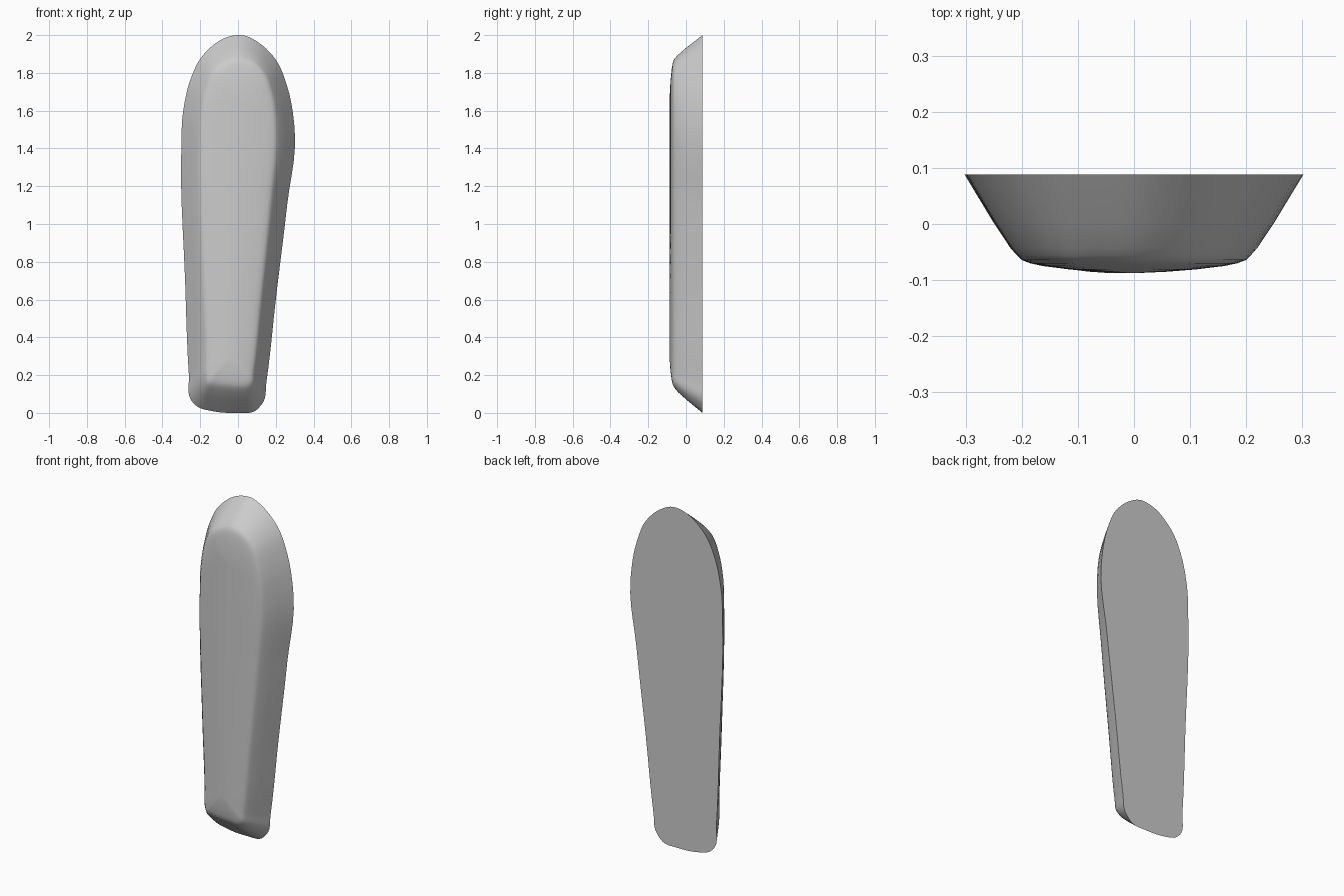
import bpy, bmesh
from mathutils import Vector

cube = bpy.data.objects.get("Cube")
if cube:
    bpy.data.objects.remove(cube, do_unlink=True)

# Outline clockwise from the top: back rim x, z and matching front shoulder x, z
OUTLINE = [Vector(p) for p in (
    (.02, 2, 0, 1.87), (.11, 1.96, .08, 1.85), (.2, 1.87, .14, 1.79),
    (.26, 1.73, .18, 1.68), (.3, 1.5, .2, 1.5), (.26, 1.1, .17, 1.1),
    (.2, .6, .12, .6), (.15, .16, .08, .22), (.135, .06, .07, .16),
    (.09, .01, .04, .14), (0, 0, -.03, .14), (-.14, .01, -.12, .15),
    (-.21, .03, -.16, .16), (-.25, .07, -.17, .2), (-.26, .2, -.17, .3),
    (-.28, .7, -.185, .7), (-.3, 1.4, -.2, 1.4), (-.29, 1.6, -.195, 1.58),
    (-.25, 1.77, -.175, 1.7), (-.18, 1.9, -.13, 1.81), (-.08, 1.98, -.07, 1.85))]
STEPS = 5
BACK_Y = .088


def smooth_loop(points, steps):
    """Closed spline through the points, with tangents weighted by spacing."""
    count = len(points)
    gaps = [(points[(i + 1) % count] - p).length for i, p in enumerate(points)]
    slopes = [(points[(i + 1) % count] - p) / gaps[i] for i, p in enumerate(points)]
    tangents = [(slopes[i - 1] * gaps[i] + slopes[i] * gaps[i - 1])
                / (gaps[i] + gaps[i - 1]) for i in range(count)]
    result = []
    for i, start in enumerate(points):
        end = points[(i + 1) % count]
        leave, arrive = tangents[i] * gaps[i], tangents[(i + 1) % count] * gaps[i]
        for k in range(steps):
            t = k / steps
            blend = t * t * (3 - 2 * t)
            result.append(start * (1 - blend) + end * blend
                          + leave * (t * (1 - t) ** 2) - arrive * (t * t * (1 - t)))
    return result


def spine_point(z):
    """Centre line of the front face, following the taper of the sides."""
    z = min(max(z, .3), 1.65)
    return Vector((-.05 + .05 * min(z / 1.5, 1), z))


loop = smooth_loop(OUTLINE, STEPS)
bm = bmesh.new()
rings = []

# Sloping side wall, from the flat back to the front shoulder
for blend, y in ((0, BACK_Y), (.5, .004), (.8, -.042), (.92, -.056), (1, -.064)):
    ring = []
    for p in loop:
        flat = p.xy.lerp(p.zw, blend)
        ring.append(bm.verts.new((flat.x, y, flat.y)))
    rings.append(ring)

# Softly crowned front face
for blend, y in ((.08, -.07), (.2, -.075), (.45, -.081), (.7, -.085), (.92, -.087)):
    ring = []
    for p in loop:
        flat = p.zw.lerp(spine_point(p.w), blend)
        ring.append(bm.verts.new((flat.x, y, flat.y)))
    rings.append(ring)

for lower, upper in zip(rings, rings[1:]):
    for i in range(len(loop)):
        bm.faces.new((lower[i - 1], lower[i], upper[i], upper[i - 1]))
bm.faces.new(rings[0])
bm.faces.new(rings[-1])
bmesh.ops.recalc_face_normals(bm, faces=bm.faces)

mesh = bpy.data.meshes.new("tapered_panel")
bm.to_mesh(mesh)
bm.free()
panel = bpy.data.objects.new("tapered_panel", mesh)
bpy.context.collection.objects.link(panel)

# Plain grey finish
grey = bpy.data.materials.new("plain grey")
grey.use_nodes = True
colour = (.6, .6, .6, 1)
grey.diffuse_color = colour
grey.node_tree.nodes["Principled BSDF"].inputs["Base Color"].default_value = colour
mesh.materials.append(grey)

# Smooth body with a crisp back edge
bpy.ops.object.select_all(action="DESELECT")
panel.select_set(True)
bpy.context.view_layer.objects.active = panel
bpy.ops.object.shade_smooth_by_angle(angle=.7)
